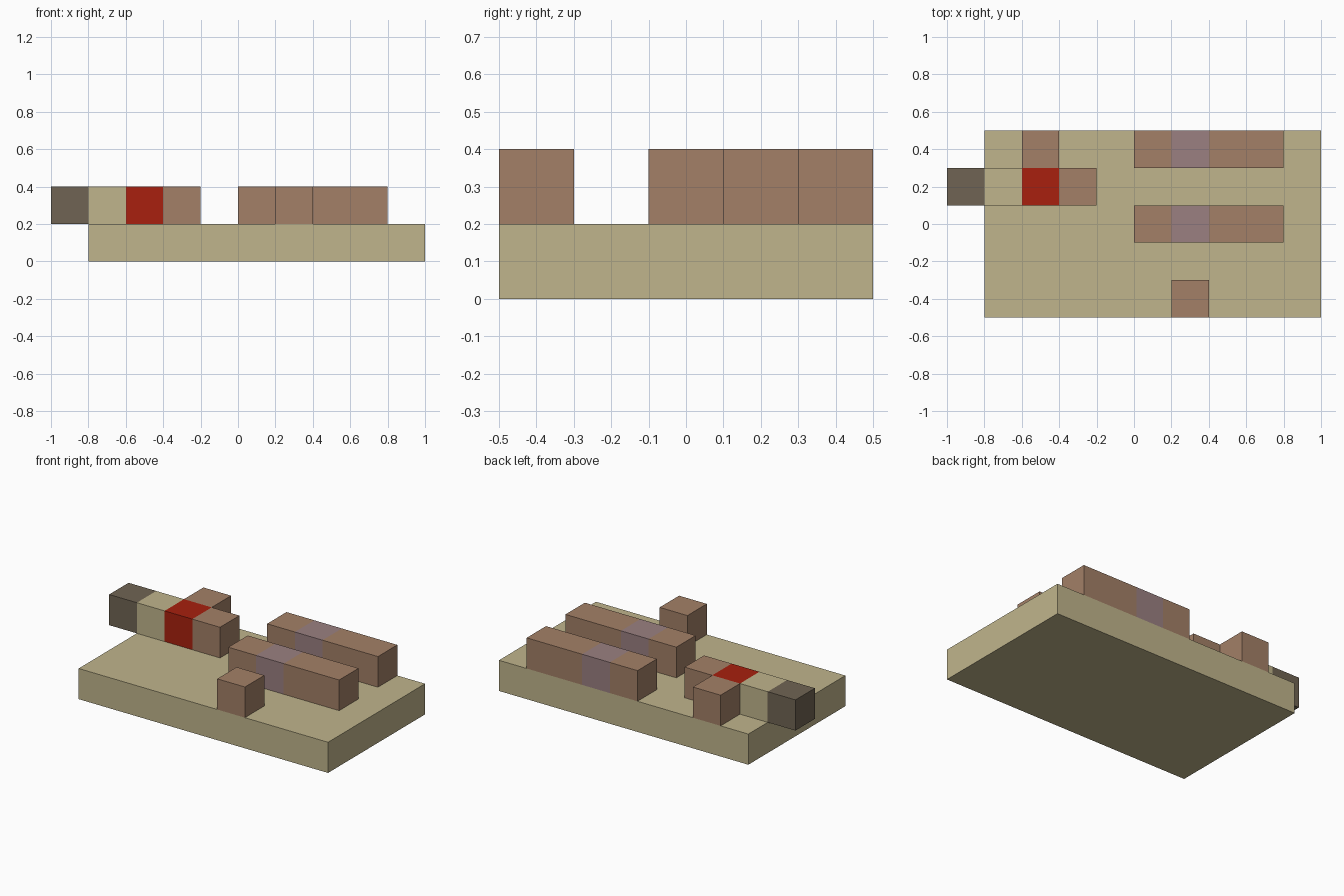
import bpy
import bmesh

default_cube = bpy.data.objects.get("Cube")
if default_cube:
    bpy.data.objects.remove(default_cube, do_unlink=True)

UNIT = 0.2  # edge length of one block


def make_material(name, rgb):
    """Flat material from 0-255 display values."""
    def linear(v):
        v /= 255
        return v / 12.92 if v <= 0.04045 else ((v + 0.055) / 1.055) ** 2.4
    colour = (*[linear(v) for v in rgb], 1)
    mat = bpy.data.materials.new(name)
    mat.use_nodes = True
    mat.diffuse_color = colour
    mat.node_tree.nodes["Principled BSDF"].inputs["Base Color"].default_value = colour
    return mat


sand = make_material("sand", (192, 181, 140))
clay = make_material("clay brown", (163, 128, 103))
mauve = make_material("dusty mauve", (155, 128, 129))
red = make_material("red", (168, 32, 14))
dark = make_material("dark taupe", (112, 100, 83))


def make_bar(name, x, y, z, depth, segments):
    """Closed bar along x, one ring per segment; segments = (length, material)."""
    mesh = bpy.data.meshes.new(name)
    obj = bpy.data.objects.new(name, mesh)
    bpy.context.collection.objects.link(obj)
    bm = bmesh.new()

    def ring(px):
        corners = ((y, z), (y + depth, z), (y + depth, z + UNIT), (y, z + UNIT))
        return [bm.verts.new((px, py, pz)) for py, pz in corners]

    def add_face(verts, index):
        bm.faces.new(verts).material_index = index

    previous = ring(x)
    slots = []
    for number, (length, mat) in enumerate(segments):
        if mat not in slots:
            slots.append(mat)
            mesh.materials.append(mat)
        index = slots.index(mat)
        if number == 0:
            add_face(previous, index)
        x += length
        current = ring(x)
        for i in range(4):
            j = (i + 1) % 4
            add_face((previous[i], previous[j], current[j], current[i]), index)
        previous = current
    add_face(previous[::-1], index)
    bmesh.ops.recalc_face_normals(bm, faces=bm.faces)
    bm.to_mesh(mesh)
    bm.free()
    return obj


# Base slab
make_bar("base_slab", -0.8, -0.5, 0, 1.0, [(1.8, sand)])

# Two long bars with a mauve band
for name, y in (("rear_bar", 0.3), ("middle_bar", -0.1)):
    make_bar(name, 0, y, UNIT, UNIT, [(UNIT, clay), (UNIT, mauve), (2 * UNIT, clay)])

# Single block at the front
make_bar("front_block", 0.2, -0.5, UNIT, UNIT, [(UNIT, clay)])

# Branched piece: overhanging four-colour bar and its rear block
make_bar("overhanging_bar", -1, 0.1, UNIT, UNIT,
         [(UNIT, mat) for mat in (dark, sand, red, clay)])
make_bar("branch_block", -0.6, 0.3, UNIT, UNIT, [(UNIT, clay)])
